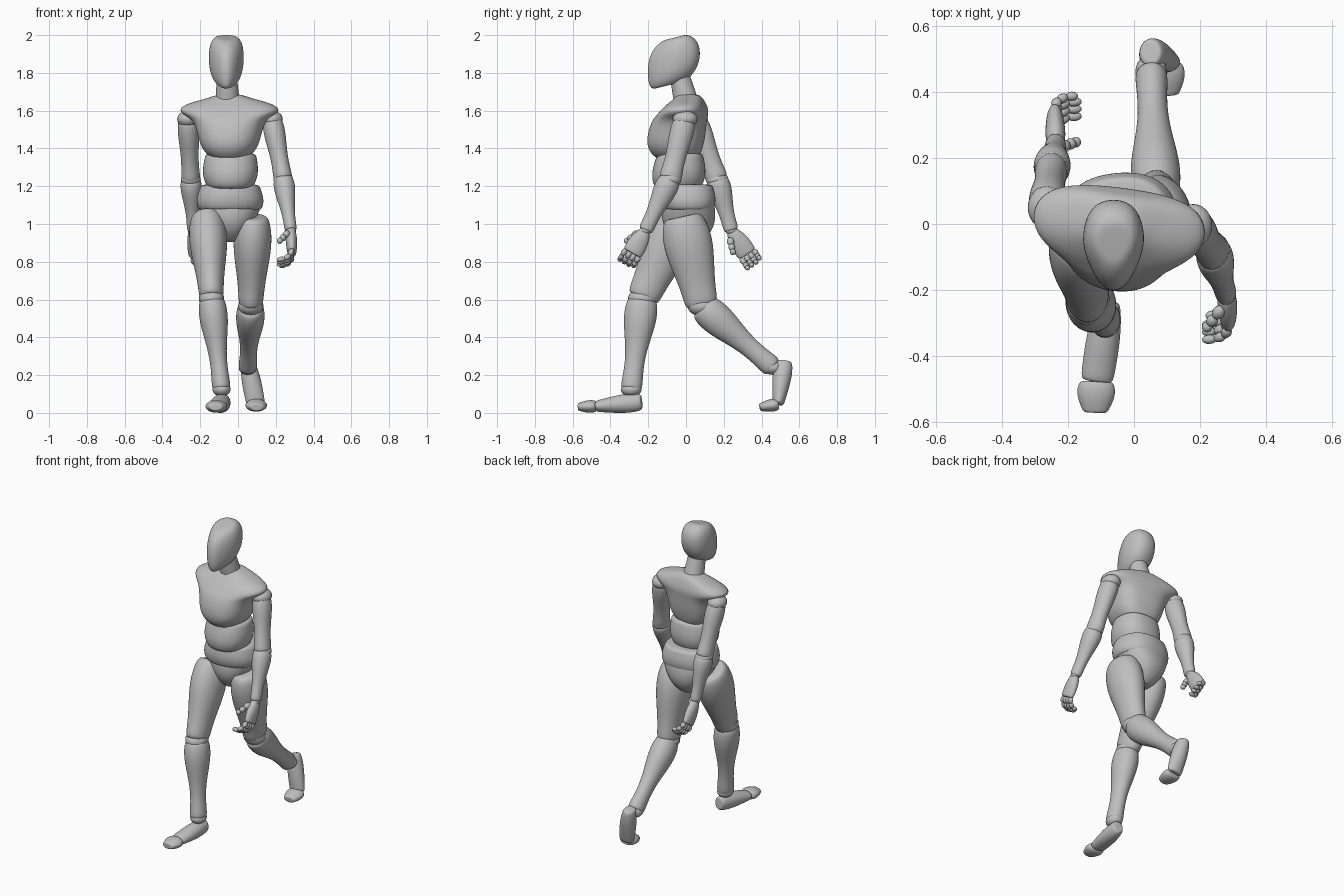
import bpy
import bmesh
from math import cos, sin, pi, copysign
from mathutils import Vector, Matrix

SIDES = 16
SECTIONS = 7

old = bpy.data.objects.get("Cube")
if old:
    bpy.data.objects.remove(old, do_unlink=True)

# One plain material for the whole figure
grey = bpy.data.materials.new("plain grey")
grey.use_nodes = True
colour = (0.52, 0.52, 0.52, 1)
grey.diffuse_color = colour
grey.node_tree.nodes["Principled BSDF"].inputs["Base Color"].default_value = colour


def finish(name, bm, subdivide=False):
    """Turn a bmesh into a smooth shaded object."""
    bmesh.ops.recalc_face_normals(bm, faces=bm.faces)
    for face in bm.faces:
        face.smooth = True
    mesh = bpy.data.meshes.new(name)
    bm.to_mesh(mesh)
    bm.free()
    mesh.materials.append(grey)
    obj = bpy.data.objects.new(name, mesh)
    bpy.context.scene.collection.objects.link(obj)
    if subdivide:
        modifier = obj.modifiers.new("smooth surface", 'SUBSURF')
        modifier.levels = modifier.render_levels = 2


def mix(a, b, t):
    return a + (b - a) * t


def power(value, exponent):
    return copysign(abs(value) ** (2 / exponent), value)


def loft(name, sections, axis, side=(1, 0, 0), exponent=2.0, taper=0, dent=0):
    """Skin rounded sections given as centre, half width and half depth."""
    bm = bmesh.new()
    along = Vector(axis).normalized()
    across = Vector(side)
    across = (across - along * across.dot(along)).normalized()
    back = along.cross(across)
    # The first and last sections repeat at a smaller size to keep the caps flat
    scaled = [(sections[0], 0.6)] + [(s, 1) for s in sections] + [(sections[-1], 0.6)]
    rings = []
    for (centre, width, depth), scale in scaled:
        ring = []
        for k in range(SIDES):
            angle = 2 * pi * k / SIDES
            u, v = power(cos(angle), exponent), power(sin(angle), exponent)
            u *= 1 - taper * max(0, -v)
            v -= dent * max(0, v) ** 6
            offset = across * u * width + back * v * depth
            ring.append(bm.verts.new(centre + offset * scale))
        rings.append(ring)
    for lower, upper in zip(rings, rings[1:]):
        for k in range(SIDES):
            n = (k + 1) % SIDES
            bm.faces.new((lower[k], lower[n], upper[n], upper[k]))
    bm.faces.new(rings[0])
    bm.faces.new(rings[-1])
    finish(name, bm, subdivide=True)


def limb(name, start, end, widths, depths=(1, 1), bulge=0.0, waves=1, axis=None, **style):
    """Straight part whose half width runs between two values plus a swelling.
    The depths are ratios of the width at both ends."""
    start, end = Vector(start), Vector(end)
    sections = []
    for i in range(SECTIONS):
        t = i / (SECTIONS - 1)
        width = mix(*widths, t) + bulge * sin(pi * waves * t ** 0.8)
        sections.append((start.lerp(end, t), width, width * mix(*depths, t)))
    loft(name, sections, axis or end - start, **style)


def block(name, x, rows, axis, **style):
    """Stacked part; a row is height, forward shift, half width and half depth."""
    loft(name, [(Vector((x, -shift, z)), w, d) for z, shift, w, d in rows], axis, **style)


def joint(name, centre, radius):
    """Slightly flattened ball between two parts."""
    bm = bmesh.new()
    shape = Matrix.Diagonal((radius, radius * 1.15, radius * 0.8, 1))
    bmesh.ops.create_uvsphere(bm, u_segments=24, v_segments=14, radius=1,
                              matrix=Matrix.Translation(centre) @ shape)
    finish(name, bm)


def finger(name, point, steps, radius):
    """A row of rounded finger bones."""
    bm = bmesh.new()
    for step in steps:
        place = (Matrix.Translation(point + step / 2)
                 @ step.to_track_quat('Z', 'Y').to_matrix().to_4x4()
                 @ Matrix.Diagonal((radius, radius, step.length * 0.62, 1)))
        bmesh.ops.create_uvsphere(bm, u_segments=12, v_segments=8, radius=1, matrix=place)
        point = point + step
        radius *= 0.93
    finish(name, bm)


def hand(label, sign, wrist, knuckles):
    """Palm facing the body, four curled fingers and a thumb."""
    wrist, knuckles = Vector(wrist), Vector(knuckles)
    limb(f"{label}_palm", wrist, knuckles, (0.024, 0.024), (1.2, 2.2), bulge=0.007)
    down = (knuckles - wrist).normalized()
    inward = Vector((-sign, 0, 0))
    forward = inward.cross(down) * sign
    for i, title in enumerate(("index", "middle", "ring", "little")):
        base = knuckles + forward * mix(0.04, -0.04, i / 3)
        length = 0.032 if title == "little" else 0.037
        curl = [0.35 + 0.55 * bone for bone in range(3)]
        steps = [(down * cos(a) + inward * sin(a)) * length for a in curl]
        finger(f"{label}_{title}_finger", base, steps, 0.016)
    base = wrist.lerp(knuckles, 0.2) + forward * 0.03 + inward * 0.015
    step = (inward * 0.7 + down + forward * 0.4) * 0.026
    finger(f"{label}_thumb", base, [step * 1.2, step, step * 0.8], 0.019)


def arm(label, sign, shoulder, elbow, wrist, knuckles):
    joint(f"{label}_shoulder", shoulder, 0.057)
    limb(f"{label}_upper_arm", shoulder, elbow, (0.053, 0.053), (1.1, 1.2),
         bulge=0.006, waves=2)
    joint(f"{label}_elbow", elbow, 0.052)
    limb(f"{label}_forearm", elbow, wrist, (0.056, 0.034), (1.1, 1.2), bulge=0.006, waves=2)
    joint(f"{label}_wrist", wrist, 0.028)
    hand(label, sign, wrist, knuckles)


def leg(label, hip, knee, ankle, heel, sole, toe):
    limb(f"{label}_thigh", hip, knee, (0.084, 0.086), (1.25, 1.35), bulge=0.02, waves=1.5)
    joint(f"{label}_knee", knee, 0.067)
    limb(f"{label}_shin", knee, ankle, (0.07, 0.053), (1.15, 1.15), bulge=0.013, waves=2)
    joint(f"{label}_ankle", ankle, 0.048)
    limb(f"{label}_foot", heel, sole, (0.035, 0.05), (1.25, 0.6), bulge=0.01)
    limb(f"{label}_toes", sole, toe, (0.05, 0.036), (0.6, 0.55), bulge=0.014)


# Head with a wedge-shaped face, then the neck
skull = [(1.735, 0.09, 0.05, 0.096), (1.775, 0.075, 0.082, 0.13), (1.84, 0.064, 0.096, 0.147),
         (1.91, 0.062, 0.096, 0.142), (1.96, 0.062, 0.085, 0.112), (1.987, 0.06, 0.06, 0.07)]
block("head", -0.062, skull, (0, -0.25, 1), exponent=2.4, taper=0.4)
limb("neck", (-0.055, 0, 1.65), (-0.06, -0.035, 1.79), (0.066, 0.053))

# Chest flaring out over the shoulders
UP = (0, 0, 1)
chest = [(1.34, 0.04, 0.09, 0.115), (1.39, 0.05, 0.145, 0.155), (1.46, 0.045, 0.17, 0.167),
         (1.55, 0.028, 0.19, 0.155), (1.58, 0.01, 0.255, 0.14), (1.61, 0, 0.277, 0.125),
         (1.64, -0.01, 0.225, 0.1), (1.665, -0.018, 0.12, 0.08), (1.685, -0.015, 0.065, 0.06)]
block("chest", -0.045, chest, UP, side=(1, -0.13, 0), exponent=2.3, dent=0.13)

# Lower torso blocks, twisted against the chest
limb("upper_abdomen", (-0.042, -0.04, 1.185), (-0.038, -0.028, 1.375), (0.115, 0.135),
     (1.05, 0.92), bulge=0.025, axis=UP, exponent=2.2, dent=0.05)
hips = {"axis": UP, "side": (1, 0.1, 0), "exponent": 2.2, "dent": 0.05}
limb("waist", (-0.042, 0.012, 1.07), (-0.042, 0.005, 1.21), (0.165, 0.155), (0.83, 0.92),
     bulge=0.02, **hips)
limb("pelvis", (-0.045, 0.02, 0.905), (-0.042, 0.015, 1.12), (0.045, 0.178), (1.4, 0.78),
     bulge=0.022, **hips)

# Right leg steps forward, left leg trails with a raised heel
leg("right", hip=(-0.165, -0.025, 1.05), knee=(-0.14, -0.23, 0.605),
    ankle=(-0.087, -0.29, 0.125), heel=(-0.076, -0.235, 0.058),
    sole=(-0.113, -0.477, 0.035), toe=(-0.118, -0.572, 0.032))
leg("left", hip=(0.08, -0.02, 1.04), knee=(0.068, 0.085, 0.565),
    ankle=(0.052, 0.46, 0.24), heel=(0.05, 0.52, 0.275),
    sole=(0.095, 0.488, 0.045), toe=(0.1, 0.39, 0.03))

# Left arm swings forward, right arm swings back
arm("left", 1, shoulder=(0.18, -0.005, 1.555), elbow=(0.24, -0.085, 1.235),
    wrist=(0.28, -0.215, 0.965), knuckles=(0.286, -0.285, 0.845))
arm("right", -1, shoulder=(-0.265, 0.05, 1.555), elbow=(-0.25, 0.165, 1.235),
    wrist=(-0.237, 0.24, 0.965), knuckles=(-0.24, 0.325, 0.84))
